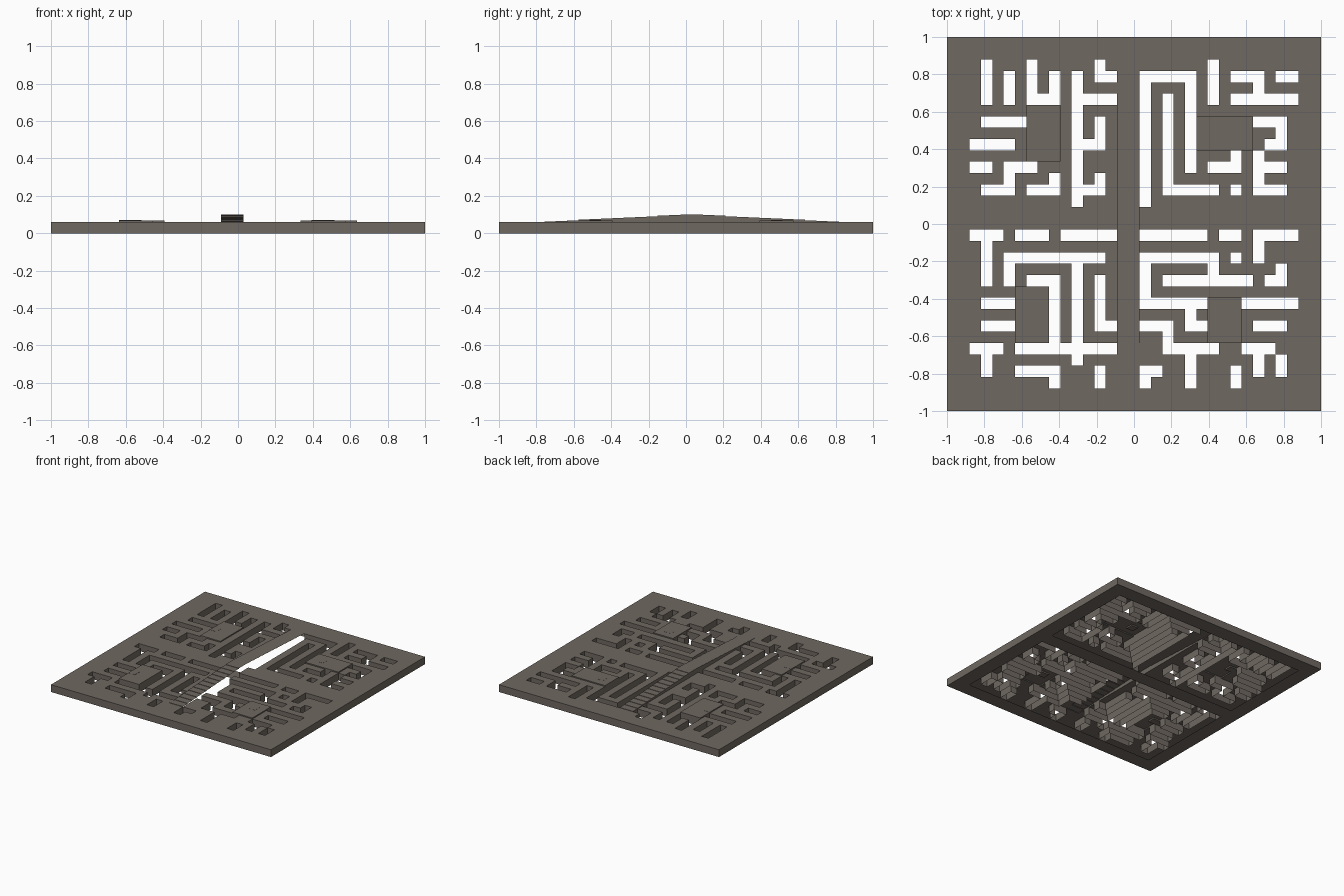
import bpy, bmesh

if "Cube" in bpy.data.objects:
    bpy.data.objects.remove(bpy.data.objects["Cube"])

N, H = 33, 0.06
S = 2 / N

# Shafts cut through the deck, as right-angled paths on a 33 x 33 cell plan:
# start column, start row, then the next row / column reached at each turn
SHAFTS_ALONG_Y = [
    (3, 2, 5), (5, 3, 5), (7, 2, 5, 9, 3), (11, 3, 6), (13, 2, 3, 14),
    (11, 7, 9, 13, 7), (5, 12, 11, 7), (11, 10, 14),
    (17, 14, 3, 21, 11), (19, 5, 13, 23), (23, 2, 5), (27, 10, 13, 29),
    (3, 21, 17), (5, 21, 19, 13), (11, 20, 28), (13, 21, 25, 14),
    (3, 27, 29), (13, 29, 30),
    (27, 17, 19), (17, 19, 23, 22), (29, 20, 21, 28), (21, 23, 25, 22),
    (19, 25, 27, 23), (21, 27, 28), (27, 27, 29), (29, 28, 29),
    (17, 30, 29, 18), (21, 29, 30), (25, 29, 30)]
SHAFTS_ALONG_X = [
    (11, 5, 14), (3, 7, 6), (2, 9, 5), (2, 11, 3), (3, 13, 5),
    (7, 13, 9, 12), (11, 13, 13, 12),
    (25, 3, 27, 5), (25, 5, 30), (29, 3, 30), (27, 7, 29, 9, 28),
    (27, 11, 29), (23, 11, 25, 10), (25, 13, 25),
    (2, 17, 4), (6, 17, 8), (10, 17, 14), (7, 21, 9, 26), (3, 23, 5),
    (3, 25, 5), (2, 27, 4), (6, 27, 14), (6, 29, 9, 30),
    (17, 17, 22), (24, 17, 25), (27, 17, 30), (17, 19, 23, 21),
    (19, 21, 26), (25, 19, 25), (26, 23, 30), (27, 25, 29),
    (17, 25, 18), (26, 27, 28)]

grid = [["#"] * N for _ in range(N)]


def fill(c0, r0, c1, r1, kind):
    for r in range(min(r0, r1), max(r0, r1) + 1):
        for c in range(min(c0, c1), max(c0, c1) + 1):
            grid[r][c] = kind


for paths, along_y in ((SHAFTS_ALONG_Y, True), (SHAFTS_ALONG_X, False)):
    for c, r, *turns in paths:
        vertical = along_y
        for t in turns:
            nc, nr = (c, t) if vertical else (t, r)
            fill(c, r, nc, nr, ".")
            c, r, vertical = nc, nr, not vertical

# rooms: first col, first row, cols, rows, marker col, marker row
ROOMS = [(7, 6, 3, 5, 7, 8), (22, 7, 5, 3, 23, 8),
         (6, 22, 3, 5, 6, 24), (23, 23, 3, 4, 24, 24)]
for c, r, w, h, _, _ in ROOMS:
    fill(c, r, c + w - 1, r + h - 1, "R")
fill(15, 3, 16, 28, "S")

stone = bpy.data.materials.new("stone")
stone.diffuse_color = (0.16, 0.14, 0.12, 1)
stone.use_nodes = True
stone.node_tree.nodes["Principled BSDF"].inputs["Base Color"].default_value = stone.diffuse_color


def px(c):
    return -1 + c * S


def py(r):
    return 1 - r * S


def finish(name, bm):
    bmesh.ops.remove_doubles(bm, verts=bm.verts, dist=1e-5)
    me = bpy.data.meshes.new(name)
    bm.to_mesh(me)
    bm.free()
    me.materials.append(stone)
    ob = bpy.data.objects.new(name, me)
    bpy.context.collection.objects.link(ob)


def face(bm, *pts):
    bm.faces.new([bm.verts.new(p) for p in pts])


def tile(bm, c, r, z, up=True, w=1, h=1):
    p = [(px(c), py(r + h), z), (px(c + w), py(r + h), z),
         (px(c + w), py(r), z), (px(c), py(r), z)]
    face(bm, *(p if up else p[::-1]))


def wall(bm, a, b, z0, z1):
    face(bm, (*a, z0), (*b, z0), (*b, z1), (*a, z1))


def edges(c, r):
    # neighbour offset and the edge shared with it
    x0, x1, y0, y1 = px(c), px(c + 1), py(r + 1), py(r)
    return [(0, 1, (x0, y0), (x1, y0)), (1, 0, (x1, y0), (x1, y1)),
            (0, -1, (x1, y1), (x0, y1)), (-1, 0, (x0, y1), (x0, y0))]


# maze deck: top skin, shaft walls, closed underside on border and cross lane
bm = bmesh.new()
for r in range(N):
    for c in range(N):
        kind = grid[r][c]
        if kind == ".":
            continue
        rim = min(r, c) < 2 or max(r, c) > 30
        if rim or r in (15, 16):
            tile(bm, c, r, 0, up=False)
        if kind == "#":
            tile(bm, c, r, H)
        for dc, dr, a, b in edges(c, r):
            cc, rr = c + dc, r + dr
            outside = not (0 <= cc < N and 0 <= rr < N)
            if outside or (grid[rr][cc] == "." and not (kind == "S" and dc == 1)):
                wall(bm, a, b, 0, H)
finish("maze_deck", bm)

# raised room floors with a marker block in each
for i, (c, r, w, h, mc, mr) in enumerate(ROOMS):
    bm = bmesh.new()
    top = H + 0.009
    tile(bm, c, r, top, w=w, h=h)
    k = [(px(c), py(r + h)), (px(c + w), py(r + h)),
         (px(c + w), py(r)), (px(c), py(r))]
    for j in range(4):
        wall(bm, k[j], k[(j + 1) % 4], H, top)
    finish(f"room_floor_{i}", bm)
    bm = bmesh.new()
    tile(bm, mc, mr, top + 0.001)
    tile(bm, mc, mr, H - 0.002, up=False)
    for _, _, a, b in edges(mc, mr):
        wall(bm, a, b, H - 0.002, top + 0.001)
    finish(f"room_marker_{i}", bm)

# double stair: climbs from both ends to a landing in the middle
bm = bmesh.new()


def step_z(r):
    n = r - 2 if r < 15 else 29 - r
    return H + 0.04 * max(0, min(n, 13)) / 13


for r in range(3, 29):
    z = step_z(r)
    tile(bm, 15, r, z, w=2)
    wall(bm, (px(15), py(r)), (px(15), py(r + 1)), H, z)
    if r < 16:
        wall(bm, (px(17), py(r)), (px(15), py(r)), step_z(r - 1), z)
    else:
        wall(bm, (px(15), py(r + 1)), (px(17), py(r + 1)), step_z(r + 1), z)
finish("double_stair", bm)
